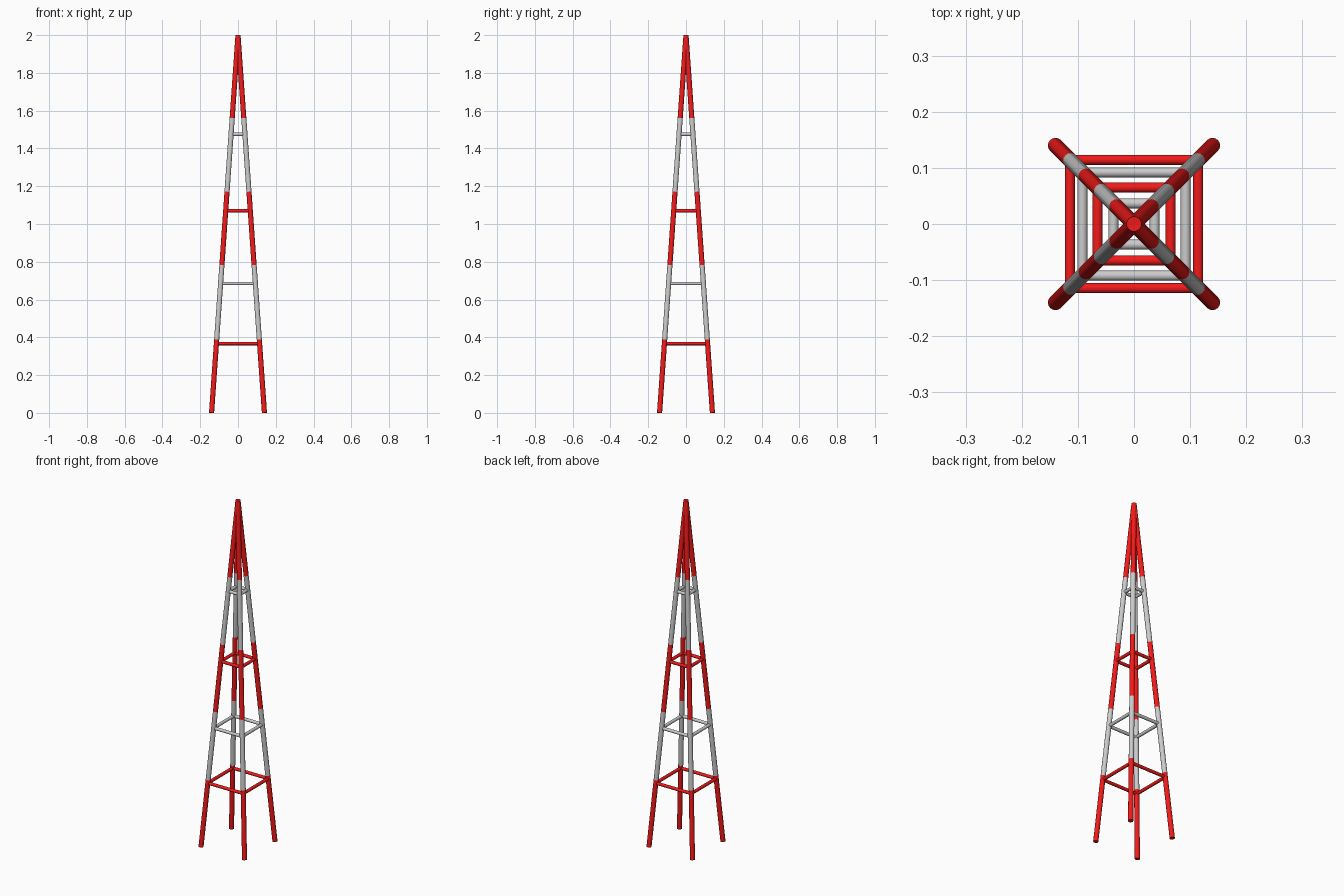
import bpy
import bmesh
import math
from mathutils import Vector

if "Cube" in bpy.data.objects:
    bpy.data.objects.remove(bpy.data.objects["Cube"])

HEIGHT, FOOT = 2.0, 0.14
LEG_R, BAR_R, SIDES = 0.0135, 0.009, 16
CORNERS = [(-1, -1), (1, -1), (1, 1), (-1, 1)]

red = bpy.data.materials.new("red_paint")
red.diffuse_color = (0.9, 0.01, 0.01, 1)
red.use_nodes = True
red.node_tree.nodes["Principled BSDF"].inputs["Base Color"].default_value = red.diffuse_color


def leg_point(corner, z):
    s = FOOT * (1 - z / HEIGHT)
    return Vector((corner[0] * s, corner[1] * s, z))


def tube(name, a, b, radius, is_red, caps=(False, False)):
    d = b - a
    rot = d.to_track_quat('Z', 'Y')
    bm = bmesh.new()
    rings = []
    for p in (a, b):
        ring = []
        for i in range(SIDES):
            t = 2 * math.pi * i / SIDES
            ring.append(bm.verts.new(p + rot @ Vector((radius * math.cos(t), radius * math.sin(t), 0))))
        rings.append(ring)
    for i in range(SIDES):
        j = (i + 1) % SIDES
        f = bm.faces.new((rings[0][i], rings[0][j], rings[1][j], rings[1][i]))
        f.smooth = True
    # flat end caps with sharp rims, only where an end is exposed
    for ring, cap, flip in ((rings[0], caps[0], True), (rings[1], caps[1], False)):
        if cap:
            f = bm.faces.new(ring[::-1] if flip else ring)
            for e in f.edges:
                e.smooth = False
    mesh = bpy.data.meshes.new(name)
    bm.to_mesh(mesh)
    bm.free()
    if is_red:
        mesh.materials.append(red)
    obj = bpy.data.objects.new(name, mesh)
    bpy.context.collection.objects.link(obj)


# four leaning legs, painted in alternating bands
levels = [0.0, 0.388, 0.782, 1.17, 1.56, HEIGHT]
for c, corner in enumerate(CORNERS):
    for k in range(5):
        tube(f"leg_{c + 1}_band_{k + 1}", leg_point(corner, levels[k]),
             leg_point(corner, levels[k + 1]), LEG_R, k % 2 == 0, (k == 0, k == 4))

# square frames of horizontal braces
for k, z in enumerate([0.367, 0.685, 1.07, 1.475]):
    for c in range(4):
        tube(f"brace_{k + 1}_{c + 1}", leg_point(CORNERS[c], z),
             leg_point(CORNERS[(c + 1) % 4], z), BAR_R, k % 2 == 0)
